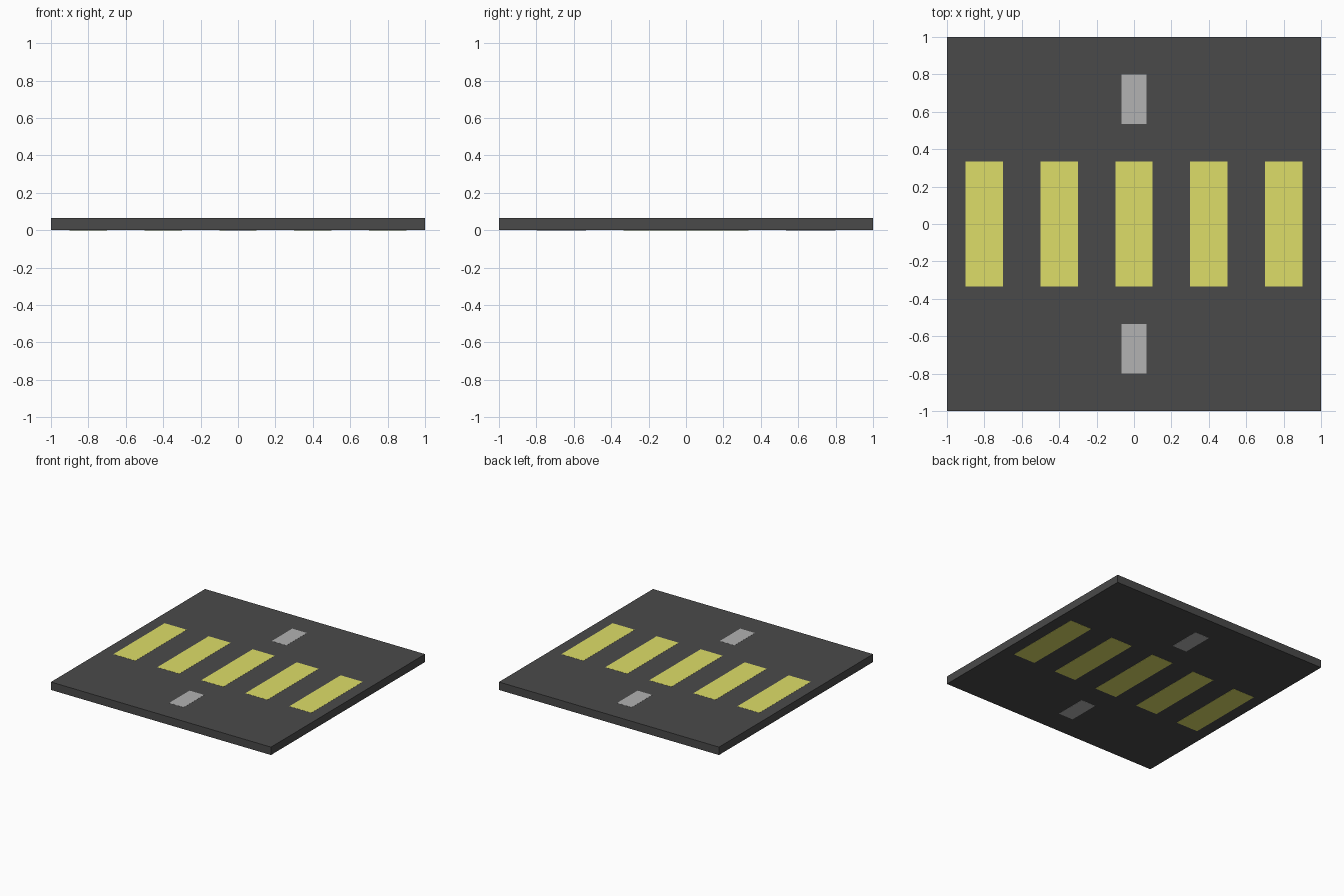
import bpy

if "Cube" in bpy.data.objects:
    bpy.data.objects.remove(bpy.data.objects["Cube"])

U = 2 / 30          # basic module: the tile is 30 modules wide, 1 thick
INSET = 0.0008      # road faces sit a hair below the paint, avoiding coplanar faces


def material(name, rgb):
    mat = bpy.data.materials.new(name)
    mat.diffuse_color = (*rgb, 1)
    mat.use_nodes = True
    mat.node_tree.nodes["Principled BSDF"].inputs["Base Color"].default_value = mat.diffuse_color
    return mat


def box(name, x, y, width, depth, z0, z1, mat):
    bpy.ops.mesh.primitive_cube_add(size=1, location=(x, y, (z0 + z1) / 2))
    obj = bpy.context.object
    obj.name = name
    obj.scale = (width, depth, z1 - z0)
    bpy.ops.object.transform_apply(location=False, rotation=False, scale=True)
    obj.data.materials.append(mat)
    return obj


asphalt = material("asphalt", (0.068, 0.068, 0.068))
yellow = material("yellow_paint", (0.73, 0.73, 0.14))
pale = material("pale_grey_paint", (0.445, 0.445, 0.445))

# Road slab
box("road_slab", 0, 0, 30 * U, 30 * U, INSET, U - INSET, asphalt)

# Crossing stripes, running through the full thickness so they show below too
for i in range(-2, 3):
    box(f"crossing_stripe_{i + 3}", i * 6 * U, 0, 3 * U, 10 * U, 0, U, yellow)

# Centre-line dashes in front of and behind the crossing
for side, name in ((-1, "front_lane_dash"), (1, "back_lane_dash")):
    box(name, 0, side * 10 * U, 2 * U, 4 * U, 0, U, pale)
